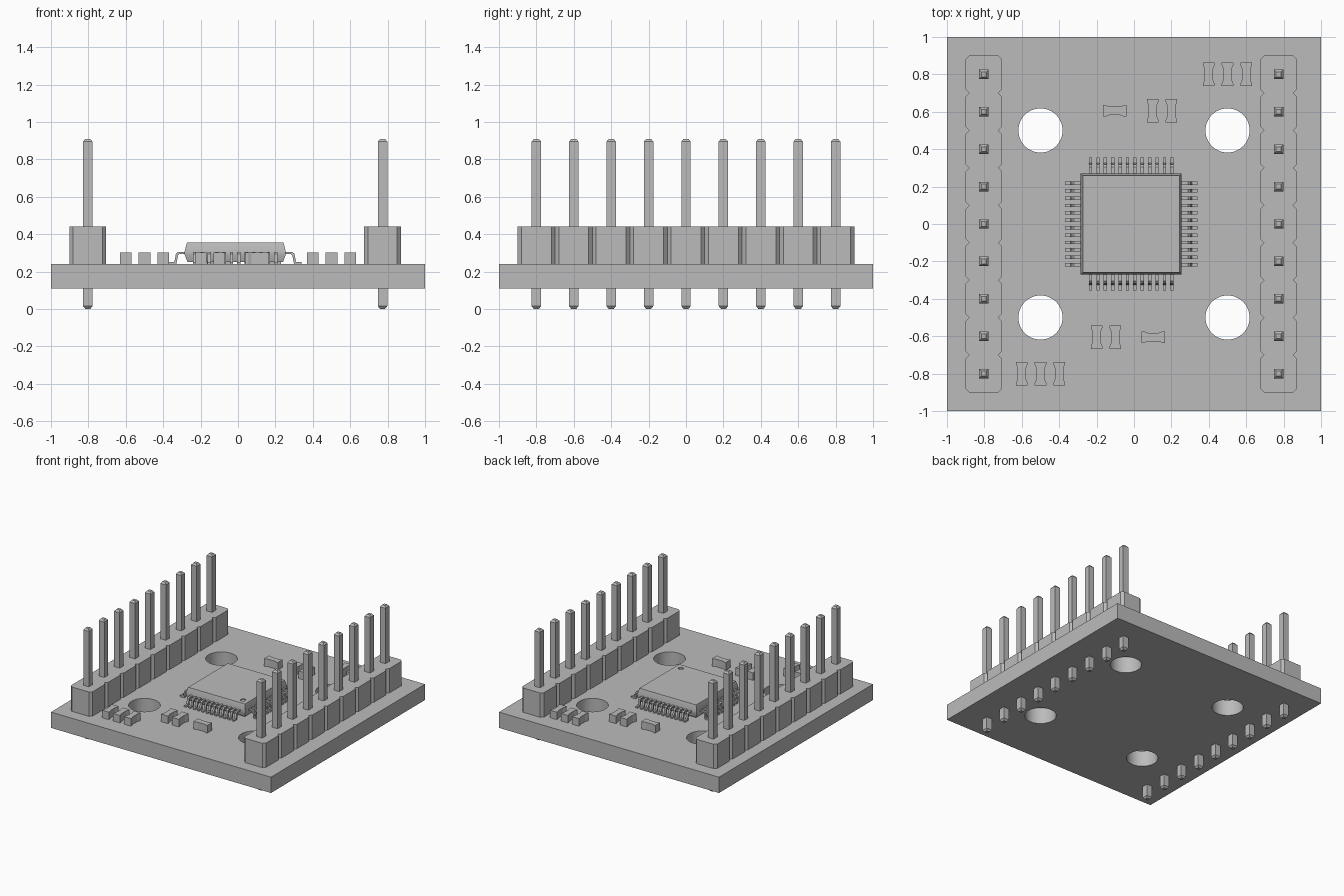
import bpy, bmesh
from math import radians
from mathutils import Matrix, Vector

cube = bpy.data.objects.get("Cube")
if cube:
    bpy.data.objects.remove(cube, do_unlink=True)

grey = bpy.data.materials.new("plain grey")
grey.use_nodes = True
colour = (0.5, 0.5, 0.5, 1)
grey.diffuse_color = colour
grey.node_tree.nodes["Principled BSDF"].inputs["Base Color"].default_value = colour


def finish(name, bm):
    bmesh.ops.recalc_face_normals(bm, faces=bm.faces)
    mesh = bpy.data.meshes.new(name)
    bm.to_mesh(mesh)
    bm.free()
    mesh.materials.append(grey)
    ob = bpy.data.objects.new(name, mesh)
    bpy.context.collection.objects.link(ob)
    return ob


def extrude(bm, points, offset):
    """Closed solid from a planar outline pushed along an offset."""
    face = bm.faces.new([bm.verts.new(p) for p in points])
    res = bmesh.ops.extrude_face_region(bm, geom=[face], use_keep_orig=True)
    verts = [v for v in res["geom"] if isinstance(v, bmesh.types.BMVert)]
    bmesh.ops.translate(bm, verts=verts, vec=offset)


def loft(bm, x, y, rings):
    """Stack of square rings, each given as (z, half width), with end caps."""
    loops = [[bm.verts.new((x + sx * h, y + sy * h, z))
              for sx, sy in ((-1, -1), (1, -1), (1, 1), (-1, 1))] for z, h in rings]
    for a, b in zip(loops, loops[1:]):
        for i in range(4):
            j = (i + 1) % 4
            bm.faces.new((a[i], a[j], b[j], b[i]))
    bm.faces.new(loops[0])
    bm.faces.new(loops[-1])


def cut(ob, spots, radius, z, depth):
    """Drill round holes into an object and keep the walls smooth."""
    bm = bmesh.new()
    for x, y in spots:
        bmesh.ops.create_cone(bm, cap_ends=True, segments=48, radius1=radius, radius2=radius,
                              depth=depth, matrix=Matrix.Translation((x, y, z)))
    cutter = finish("hole_cutter", bm)
    cutter.hide_render = True
    mod = ob.modifiers.new("holes", "BOOLEAN")
    mod.object = cutter
    mod.solver = "EXACT"
    bpy.ops.object.select_all(action="DESELECT")
    ob.select_set(True)
    bpy.context.view_layer.objects.active = ob
    bpy.ops.object.modifier_apply(modifier=mod.name)
    bpy.ops.object.shade_smooth_by_angle(angle=radians(30))
    bpy.data.objects.remove(cutter, do_unlink=True)


BOTTOM, TOP = 0.11, 0.24

# Circuit board with four mounting holes
bm = bmesh.new()
loft(bm, 0, 0, [(BOTTOM, 1), (TOP, 1)])
board = finish("circuit_board", bm)
cut(board, [(x, y) for x in (-0.5, 0.5) for y in (-0.5, 0.5)], 0.118, 0.18, 0.5)

# Pin headers: notched housing and nine chamfered pins each
PITCH, HALF, NOTCH = 0.2, 0.098, 0.02
rows = [(i - 4) * PITCH for i in range(9)]
for side, x in (("right", -0.803), ("left", 0.773)):
    edge = []
    for y in rows:
        edge += [(HALF - NOTCH, y - 0.1), (HALF, y - 0.1 + NOTCH), (HALF, y + 0.1 - NOTCH)]
    edge.append((HALF - NOTCH, rows[-1] + 0.1))
    outline = edge + [(-px, py) for px, py in reversed(edge)]
    bm = bmesh.new()
    extrude(bm, [(x + px, py, TOP) for px, py in outline], (0, 0, 0.2))
    finish(side + "_header_housing", bm)
    bm = bmesh.new()
    for y in rows:
        loft(bm, x, y, [(0, 0.013), (0.015, 0.025), (0.895, 0.025), (0.91, 0.013)])
    finish(side + "_header_pins", bm)

# Chip body with drafted sides and a shallow marker dimple
CX = -0.015
bm = bmesh.new()
loft(bm, CX, 0, [(0.25, 0.255), (0.29, 0.27), (0.31, 0.27), (0.355, 0.258)])
chip = finish("chip_body", bm)
cut(chip, [(CX + 0.205, -0.205)], 0.02, 0.355, 0.016)

# Gull-wing leads, twelve on each of four sides
lead = [(0.25, 0.305), (0.305, 0.305), (0.317, 0.295), (0.325, 0.252), (0.355, 0.252),
        (0.355, 0.24), (0.315, 0.24), (0.305, 0.287), (0.299, 0.293), (0.25, 0.293)]
bm = bmesh.new()
for turn in range(4):
    spin = Matrix.Translation((CX, 0, 0)) @ Matrix.Rotation(radians(90 * turn), 4, "Z")
    for i in range(12):
        y = (i - 5.5) * 0.0395 - 0.009
        extrude(bm, [spin @ Vector((px, y, pz)) for px, pz in lead],
                spin.to_3x3() @ Vector((0, 0.018, 0)))
finish("chip_leads", bm)

# Small waisted components, repeated by half a turn about the centre
END, WAIST, LENGTH = 0.031, 0.023, 0.063
quarter = [(END, LENGTH), (END, 0.05), (WAIST, 0.03)]
right = quarter + [(x, -y) for x, y in reversed(quarter)]
shape = right + [(-x, -y) for x, y in right]
places = [(0.4, 0.8, 0), (0.5, 0.8, 0), (0.6, 0.8, 0),
          (0.1, 0.605, 0), (0.2, 0.605, 0), (-0.103, 0.605, 90)]
bm = bmesh.new()
for x, y, angle in places:
    for half_turn in (0, 180):
        place = (Matrix.Rotation(radians(half_turn), 4, "Z") @ Matrix.Translation((x, y, TOP))
                 @ Matrix.Rotation(radians(angle), 4, "Z"))
        extrude(bm, [place @ Vector((px, py, 0)) for px, py in shape], (0, 0, 0.062))
finish("small_components", bm)
